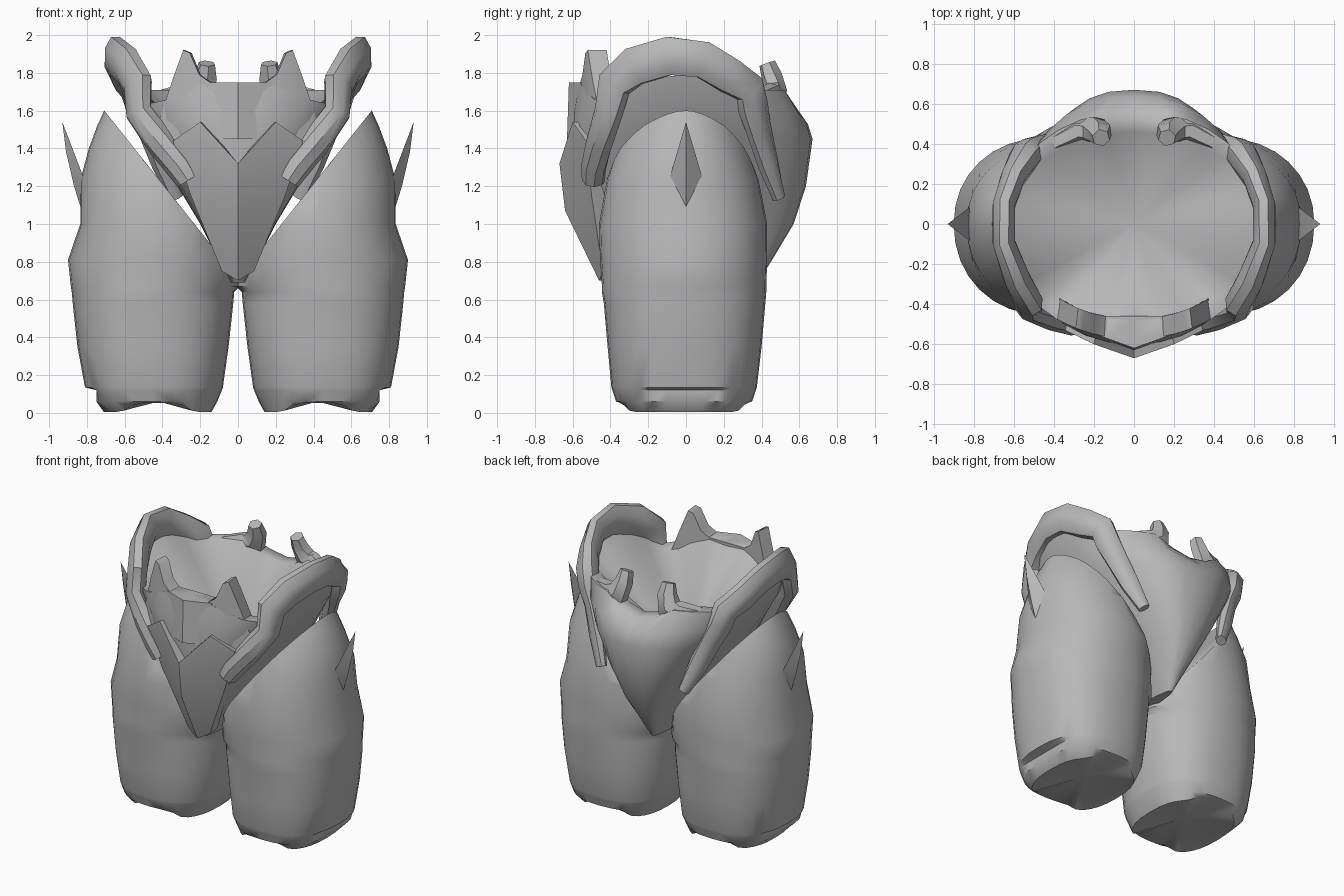
import bpy, bmesh, math
from mathutils import Vector

if "Cube" in bpy.data.objects:
    bpy.data.objects.remove(bpy.data.objects["Cube"])

grey = bpy.data.materials.new("armour_grey")
grey.diffuse_color = (0.48, 0.48, 0.48, 1)
grey.use_nodes = True
grey.node_tree.nodes["Principled BSDF"].inputs["Base Color"].default_value = grey.diffuse_color


def finish(name, bm, mirror=True, angle=40):
    """Turn a bmesh into a smooth shaded object, mirrored over x if wanted."""
    bmesh.ops.recalc_face_normals(bm, faces=bm.faces)
    me = bpy.data.meshes.new(name)
    bm.to_mesh(me)
    bm.free()
    me.materials.append(grey)
    me.shade_smooth()
    me.set_sharp_from_angle(angle=math.radians(angle))
    ob = bpy.data.objects.new(name, me)
    bpy.context.collection.objects.link(ob)
    if mirror:
        m = ob.modifiers.new("mirror", 'MIRROR')
        m.use_mirror_merge = False
    return ob


def loft(bm, rings, start=None, end=None):
    """Skin closed rings of points; start and end are cap points."""
    vr = [[bm.verts.new(p) for p in r] for r in rings]
    n = len(vr[0])
    for a, b in zip(vr, vr[1:]):
        for i in range(n):
            j = (i + 1) % n
            bm.faces.new((a[i], a[j], b[j], b[i]))
    for ring, tip in ((vr[0], start), (vr[-1], end)):
        if tip is not None:
            c = bm.verts.new(tip)
            for i in range(n):
                bm.faces.new((ring[i], ring[(i + 1) % n], c))


def oval(a, x0, x1, y0, y1, p):
    """Point on a superellipse filling the given box."""
    c, s = math.cos(a), math.sin(a)
    cx = (x0 + x1) / 2
    x = cx + math.copysign(abs(c) ** (2 / p), c) * (x1 - x0) / 2
    r = abs(s) ** (2 / p)
    return x, (y1 if s > 0 else y0) * r


def sweep(name, path, sides=8):
    """Oval bar along points (x, y, z, width, outward thickness)."""
    bm = bmesh.new()
    pts = [Vector(p[:3]) for p in path]
    rings = []
    for i, p in enumerate(pts):
        t = (pts[min(i + 1, len(pts) - 1)] - pts[max(i - 1, 0)]).normalized()
        o = Vector((p.x, p.y, 0))
        o = (o - t * o.dot(t)).normalized()
        s = t.cross(o)
        w, d = path[i][3:]
        rings.append([p + s * w * math.cos(k * math.tau / sides + .39)
                      + o * d * math.sin(k * math.tau / sides + .39)
                      for k in range(sides)])
    loft(bm, rings, pts[0], pts[-1])
    return finish(name, bm)


N = 32
ANG = [math.tau * i / N for i in range(N)]

# Thigh: stacked ovals cut off by a slanting plane along the hip
bm = bmesh.new()
levels = [  # z, inner x, outer x, front y, back y, squareness
    (0.06, .11, .785, -.37, .35, 2.5),
    (0.12, .085, .805, -.39, .37, 2.5),
    (0.135, .08, .81, -.395, .375, 2.5),
    (0.35, .05, .85, -.415, .40, 2.4),
    (0.58, .025, .875, -.435, .42, 2.3),
    (0.64, .02, .88, -.445, .425, 2.2),
    (0.67, -.01, .885, -.445, .425, 2.2),
    (0.81, -.01, .90, -.455, .43, 2.1),
    (1.00, .0, .835, -.46, .43, 2.2),
    (1.23, .02, .835, -.42, .385, 2.1),
    (1.40, .06, .79, -.37, .33, 2.0),
    (1.52, .10, .745, -.31, .28, 2.0),
    (1.64, .15, .69, -.20, .18, 2.0)]
foot = []
for a in ANG:
    x, y = oval(a, .14, .71, -.345, .32, 2.6)
    k = min(1, max(0, (abs(math.cos(a)) - .3) / .3))
    foot.append((x, y, .052 - .047 * k))
rings = [foot] + [[(*oval(a, *l[1:]), l[0]) for a in ANG] for l in levels]
# step under the outer shin plate
for ring in rings[1:3]:
    ring[:] = [(min(x, .75), y, z) for x, y, z in ring]
loft(bm, rings, (.42, 0, .06), (.45, 0, 1.66))
cut = bmesh.ops.bisect_plane(bm, geom=bm.verts[:] + bm.edges[:] + bm.faces[:],
                             plane_co=(0, 0, .71), plane_no=(-.78, 0, .62),
                             clear_outer=True)
edges = [e for e in cut["geom_cut"] if isinstance(e, bmesh.types.BMEdge)]
bmesh.ops.holes_fill(bm, edges=edges, sides=0)
# chamfer the lower part of the hip opening
low = [e for e in edges if .8 < sum(v.co.z for v in e.verts) / 2 < 1.3]
bmesh.ops.bevel(bm, geom=low, offset=.045, segments=1, affect='EDGES',
                clamp_overlap=True)
finish("thigh", bm)

# Spike on the outside of each thigh
bm = bmesh.new()
for p in ((.93, 0, 1.54), (.868, 0, 1.2), (.80, 0, .98), (.80, .1, 1.2),
          (.80, -.1, 1.2), (.83, 0, 1.22), (.91, 0, 1.38)):
    bm.verts.new(p)
bmesh.ops.convex_hull(bm, input=bm.verts[:])
finish("thigh_spike", bm, angle=45)


# Pelvis: wedge-shaped bowl with a waved rim and a conical hollow
def rim_z(a):
    s, c = math.sin(a), abs(math.cos(a))
    side = 1.79 - .17 * min(1, abs(s) / .75) ** 2
    if s < 0:
        return max(side, 1.75 - .30 * max(0, c - .25)) if c < .75 else side
    # back: low in the middle, high towards the horns
    return max(side if c > .6 else 0, 1.61 + .10 * min(1, max(0, (c - .15) / .15)))


bm = bmesh.new()
body = [  # z, half width, front y, back y, squareness
    (0.69, .04, -.38, .38, 2.5),
    (0.80, .10, -.45, .45, 2.7),
    (1.00, .20, -.54, .57, 2.8),
    (1.20, .32, -.59, .635, 2.7),
    (1.45, .48, -.60, .67, 2.45)]
rings = [[(*oval(a, -w, w, f, b, p), z) for a in ANG] for z, w, f, b, p in body]
for w, f, b, k in ((.59, -.60, .645, .5), (.645, -.575, .56, 1),
                   (.60, -.48, .46, 1)):
    rings.append([(*oval(a, -w, w, f, b, 2.15), 1.45 + (rim_z(a) - 1.45) * k)
                  for a in ANG])
loft(bm, rings, (0, 0, .69), (0, 0, 1.17))
finish("pelvis", bm, mirror=False, angle=50)

# Keeled plate over the front of the pelvis
bm = bmesh.new()
A, B, C, D, E, F, G = [bm.verts.new(p) for p in (
    (0, -.67, 1.32), (.2, -.60, 1.54), (.345, -.53, 1.44), (.25, -.50, 1.15),
    (.085, -.44, .75), (0, -.46, .70), (0, -.64, 1.07))]
for f in ((A, B, C), (A, C, D), (A, D, G), (G, D, E, F)):
    bm.faces.new(f)
dup = bmesh.ops.extrude_face_region(bm, geom=bm.faces[:])
for v in dup["geom"]:
    if isinstance(v, bmesh.types.BMVert):
        v.co.y += .10
        v.co.x *= .9
inner = [f for f in bm.faces if all(abs(v.co.x) < 1e-5 for v in f.verts)]
bmesh.ops.delete(bm, geom=inner, context='FACES')
finish("front_plate", bm, angle=35)

# Thick buckle block at the middle of the front rim
bm = bmesh.new()
for x, y in ((0, -.62), (.18, -.555), (-.18, -.555), (.17, -.46), (-.17, -.46)):
    bm.verts.new((x, y, 1.75))
    bm.verts.new((x, y - .01, 1.45))
bmesh.ops.convex_hull(bm, input=bm.verts[:])
finish("front_buckle", bm, mirror=False, angle=30)

# Broad horns rising from the front rim, following its curve
bm = bmesh.new()
outline = [(.12, 1.73), (.205, 1.79), (.255, 1.905), (.29, 1.92), (.345, 1.77),
           (.42, 1.54), (.36, 1.42), (.25, 1.42), (.12, 1.45)]
rings = []
for depth in (0, .10):
    rings.append([(x * (1 - depth * .4),
                   -.575 * math.sqrt(1 - (x / .68) ** 2) + depth, z)
                  for x, z in outline])
loft(bm, rings, (.27, -.535, 1.62), (.26, -.43, 1.62))
finish("front_horn", bm, angle=45)

# Arched bar over each hip, running from front to back
sweep("hip_arch", [
    (.265, -.49, 1.23, .065, .06), (.31, -.49, 1.30, .075, .065),
    (.41, -.46, 1.43, .08, .07), (.525, -.41, 1.59, .08, .07),
    (.53, -.38, 1.74, .10, .07), (.585, -.27, 1.835, .11, .07),
    (.65, -.09, 1.89, .11, .06), (.65, .09, 1.87, .105, .06),
    (.605, .23, 1.785, .10, .065), (.545, .335, 1.715, .09, .08),
    (.52, .355, 1.62, .085, .075), (.47, .385, 1.50, .075, .055),
    (.40, .435, 1.32, .065, .05), (.325, .49, 1.14, .04, .035)])

# Broad horns growing out of the back rim
sweep("back_horn", [
    (.40, .40, 1.66, .06, .05), (.27, .465, 1.665, .09, .06),
    (.20, .475, 1.70, .085, .06), (.17, .455, 1.78, .065, .055),
    (.165, .43, 1.85, .045, .045)], 6)
